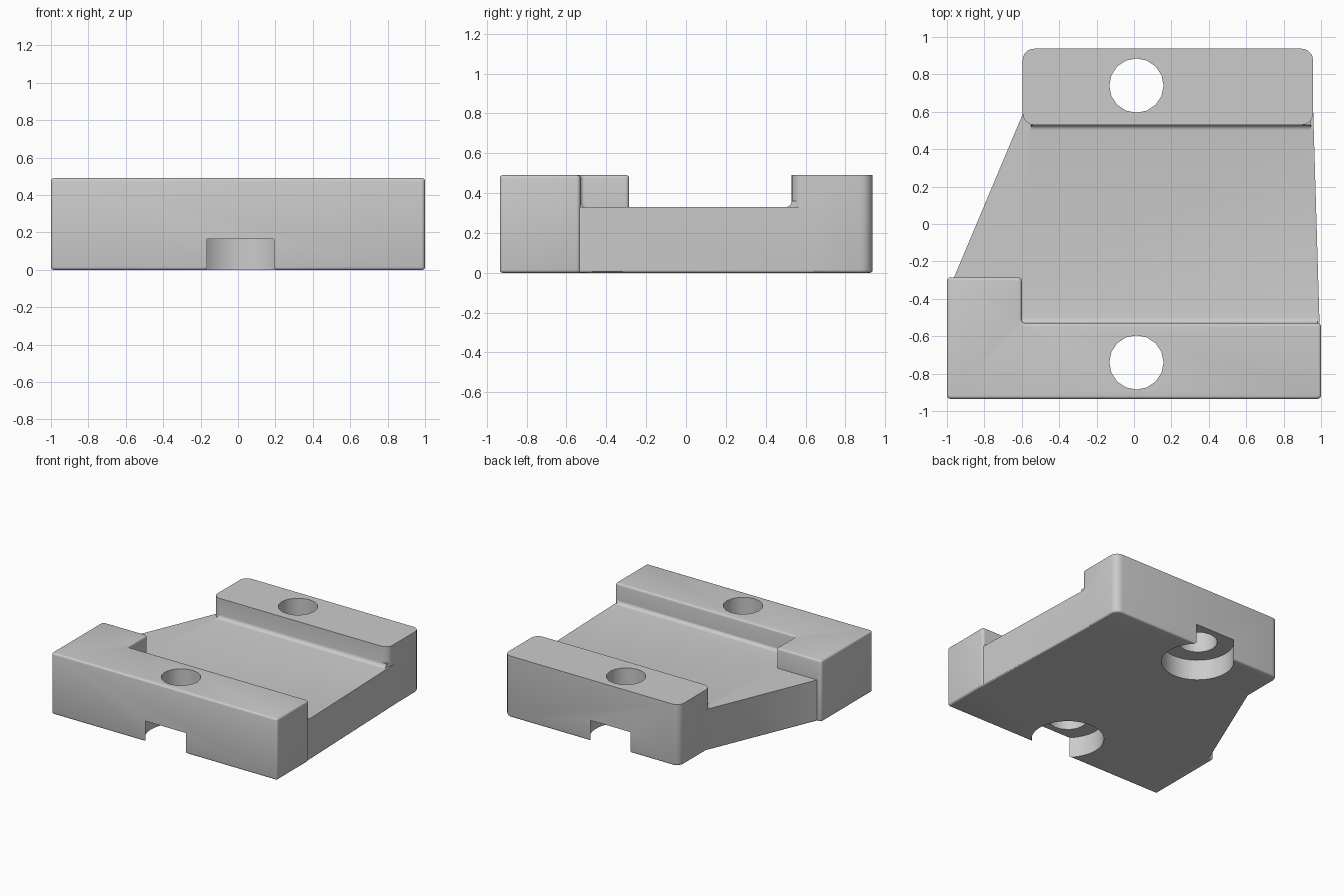
import bpy, bmesh, math

cube = bpy.data.objects.get("Cube")
if cube:
    bpy.data.objects.remove(cube, do_unlink=True)

grey = bpy.data.materials.new("plain grey")
grey.use_nodes = True
grey.diffuse_color = (0.6, 0.6, 0.6, 1)
grey.node_tree.nodes["Principled BSDF"].inputs["Base Color"].default_value = (0.6, 0.6, 0.6, 1)

TOP, DECK = 0.49, 0.33
HOLE_X, HOLE_Y = 0.013, 0.74


def prism(name, outline, height, corner=0, rim=0, rim_top=False):
    """Extrude a plan outline upward, rounding upright corners and rims."""
    bm = bmesh.new()
    base = bm.faces.new([bm.verts.new((x, y, 0)) for x, y in outline])
    raised = bmesh.ops.extrude_face_region(bm, geom=[base])["geom"]
    for v in raised:
        if isinstance(v, bmesh.types.BMVert):
            v.co.z = height
    bmesh.ops.recalc_face_normals(bm, faces=bm.faces)
    if corner:
        upright = [e for e in bm.edges if abs(e.verts[0].co.z - e.verts[1].co.z) > 0.01]
        bmesh.ops.bevel(bm, geom=upright, offset=corner, segments=5,
                        profile=0.5, affect='EDGES', clamp_overlap=True)
    if rim:
        levels = (0, height) if rim_top else (0,)
        edges = [e for e in bm.edges
                 if any(all(abs(v.co.z - z) < 1e-5 for v in e.verts) for z in levels)]
        bmesh.ops.bevel(bm, geom=edges, offset=rim, segments=3,
                        profile=0.5, affect='EDGES', clamp_overlap=True)
    return finish(name, bm)


def finish(name, bm):
    mesh = bpy.data.meshes.new(name)
    bm.to_mesh(mesh)
    bm.free()
    mesh.materials.append(grey)
    obj = bpy.data.objects.new(name, mesh)
    bpy.context.collection.objects.link(obj)
    return obj


def fillet(name, x0, x1, y, side, r=0.03):
    """Concave strip where the deck meets an upright wall."""
    curve = [(y + side * r * (1 - math.sin(a)), DECK + r * (1 - math.cos(a)))
             for a in (i * math.pi / 10 for i in range(6))]
    profile = curve + [(y - side * 0.05, DECK + r), (y - side * 0.05, DECK - 0.05),
                       (y + side * r, DECK - 0.05)]
    bm = bmesh.new()
    face = bm.faces.new([bm.verts.new((x0, py, pz)) for py, pz in profile])
    for v in bmesh.ops.extrude_face_region(bm, geom=[face])["geom"]:
        if isinstance(v, bmesh.types.BMVert):
            v.co.x = x1
    bmesh.ops.recalc_face_normals(bm, faces=bm.faces)
    return finish(name, bm)


def drill(name, y, radius, z0, z1, sides):
    bm = bmesh.new()
    bmesh.ops.create_cone(bm, cap_ends=True, segments=sides, radius1=radius,
                          radius2=radius, depth=z1 - z0)
    bmesh.ops.translate(bm, verts=bm.verts, vec=(HOLE_X, y, (z0 + z1) / 2))
    return finish(name, bm)


def combine(target, other, operation):
    mod = target.modifiers.new(operation.title(), 'BOOLEAN')
    mod.operation, mod.solver, mod.object = operation, 'EXACT', other
    bpy.ops.object.select_all(action='DESELECT')
    bpy.context.view_layer.objects.active = target
    target.select_set(True)
    bpy.ops.object.modifier_apply(modifier=mod.name)
    bpy.data.objects.remove(other, do_unlink=True)


# Tapered deck running between the two clamping bars
body = prism("mounting_plate", [(-0.9, -0.7), (0.994, -0.6), (0.957, 0.64),
                                (-0.573, 0.64), (-0.985, -0.34)], DECK, rim=0.012)

# L-shaped front bar and plain back bar
front_bar = prism("front_bar", [(-1, -0.935), (1, -0.935), (1, -0.53), (-0.6, -0.53),
                                (-0.6, -0.285), (-1, -0.285)], TOP, 0.02, 0.015, True)
back_bar = prism("back_bar", [(-0.595, 0.53), (0.957, 0.53), (0.957, 0.937),
                              (-0.595, 0.937)], TOP, 0.06, 0.015)
for part in (front_bar, back_bar,
             fillet("front_fillet", -0.62, 0.98, -0.53, 1),
             fillet("back_fillet", -0.55, 0.945, 0.53, -1)):
    combine(body, part, 'UNION')

# Bolt holes with wide pockets that break out through the end walls
for y in (-HOLE_Y, HOLE_Y):
    combine(body, drill("bolt_hole", y, 0.145, -0.1, 0.6, 16), 'DIFFERENCE')
    combine(body, drill("bolt_pocket", y, 0.265, -0.1, 0.165, 48), 'DIFFERENCE')

body.select_set(True)
bpy.context.view_layer.objects.active = body
bpy.ops.object.shade_smooth_by_angle(angle=math.radians(32))
